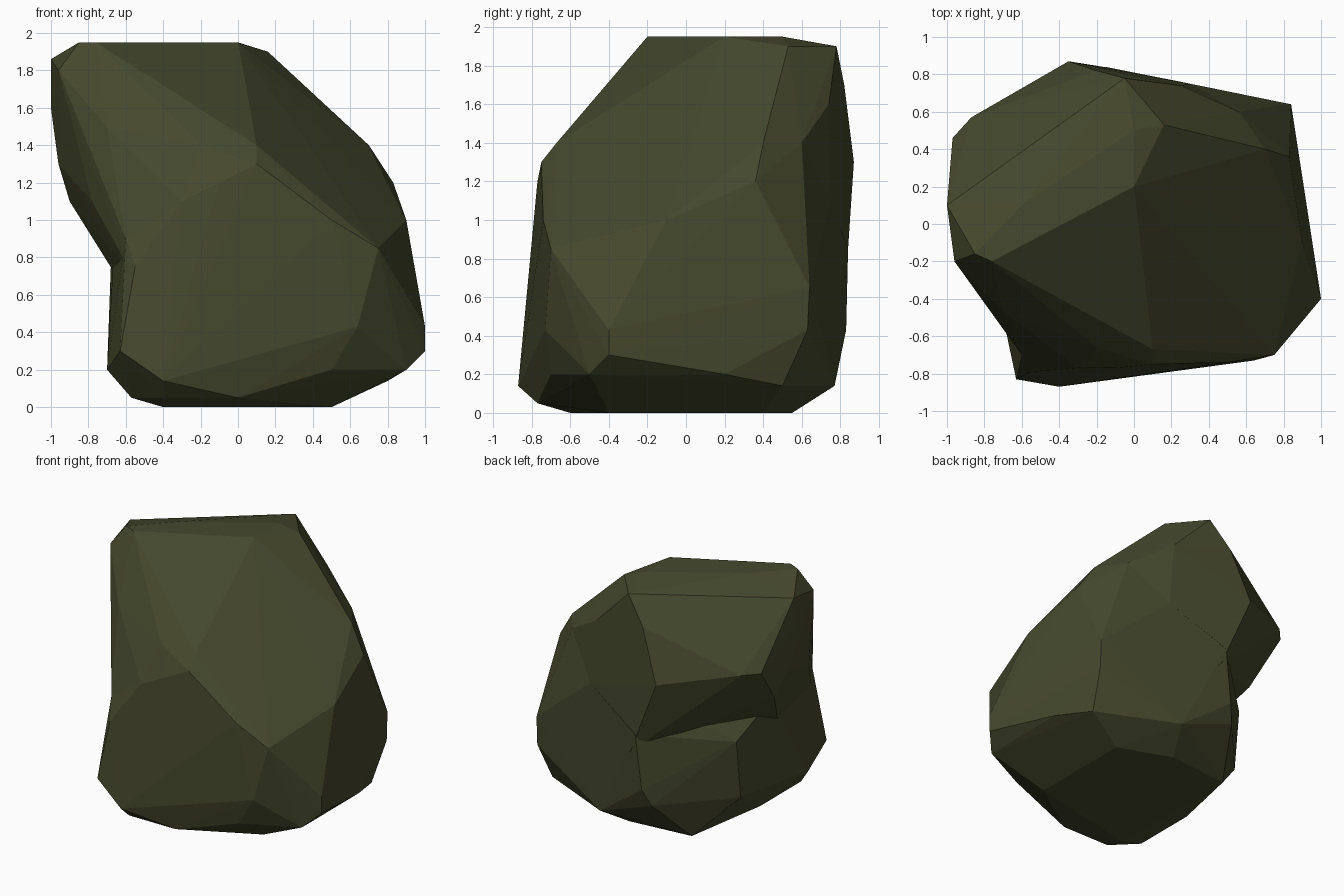
import bpy
import bmesh

if "Cube" in bpy.data.objects:
    bpy.data.objects.remove(bpy.data.objects["Cube"], do_unlink=True)

# Mossy stone colour
moss = bpy.data.materials.new("dark_moss_stone")
moss.use_nodes = True
colour = (0.06, 0.066, 0.026, 1)
moss.diffuse_color = colour
shader = next(n for n in moss.node_tree.nodes if n.type == "BSDF_PRINCIPLED")
shader.inputs["Base Color"].default_value = colour
shader.inputs["Roughness"].default_value = 0.9

# Each lump is a stack of cross-sections: height, then the corners at that height.
# Waist: shared by both lumps, where the stone turns from wall to slope
waist = {
    .85: [(.75, -.7)],
    .9: [(-.6, -.7)],
    1: [(.9, -.1), (.5, -.74)],
    1.1: [(-.3, -.77), (.3, .75)],
    1.2: [(.83, .36), (-.1, -.77)],
    1.3: [(.1, -.75)],
    1.4: [(.56, .6)],
}

# Foot: a wide block with a bevelled underside
foot = {
    0: [(.5, -.4), (.5, .4), (.1, .55), (-.4, .5), (-.4, -.6)],
    .05: [(-.4, -.77), (0, -.77), (-.57, -.1), (-.57, -.6)],
    .14: [(-.4, -.87), (.2, .77), (.8, .5)],
    .2: [(.5, -.7), (.9, -.5), (.9, .2), (-.7, -.5)],
    .3: [(-.63, -.83), (1, -.4), (-.68, .3), (-.25, .78)],
    .43: [(1, -.4), (.64, -.73), (.84, .63), (-.2, .83)],
    .65: [(.84, .64)],
    .75: [(-.68, .35), (-.55, -.79)],
    .85: [(-.15, .84)],
    .9: [(-.66, -.1), (-.45, .5)],
}

# Crown: leans out to the right over the foot and ends in a flat top
crown = {
    .7: [(-.65, -.2), (-.56, -.74), (-.1, .83)],
    .9: [(-.73, -.1)],
    1: [(-.8, .1)],
    1.1: [(-.9, .2), (-.6, .55), (-.78, -.4)],
    1.3: [(-.96, .1), (-.35, .87), (-.7, .6)],
    1.4: [(-.97, .46), (-.87, .57), (-.2, -.66), (.1, -.67), (.7, .4)],
    1.5: [(-.7, -.47)],
    1.6: [(-1, .1), (.25, .74)],
    1.7: [(-.2, .82), (-.3, -.35)],
    1.8: [(-.96, -.2)],
    1.86: [(-1, .1)],
    1.9: [(-.05, .78), (.16, .53)],
    1.95: [(0, .5), (0, .2), (-.6, .1), (-.85, -.16), (-.76, -.2)],
}


def make_lump(name, *stacks):
    """Wrap one faceted skin around all cross-sections in the stacks."""
    bm = bmesh.new()
    for stack in stacks:
        for height, corners in stack.items():
            for x, y in corners:
                bm.verts.new((x, y, height))
    bmesh.ops.convex_hull(bm, input=bm.verts[:], use_existing_faces=False)
    loose = [v for v in bm.verts if not v.link_faces]
    bmesh.ops.delete(bm, geom=loose, context="VERTS")
    bmesh.ops.recalc_face_normals(bm, faces=bm.faces[:])
    mesh = bpy.data.meshes.new(name)
    bm.to_mesh(mesh)
    bm.free()
    mesh.materials.append(moss)
    lump = bpy.data.objects.new(name, mesh)
    bpy.context.collection.objects.link(lump)


make_lump("boulder_foot", foot, waist)
make_lump("boulder_crown", crown, waist)
